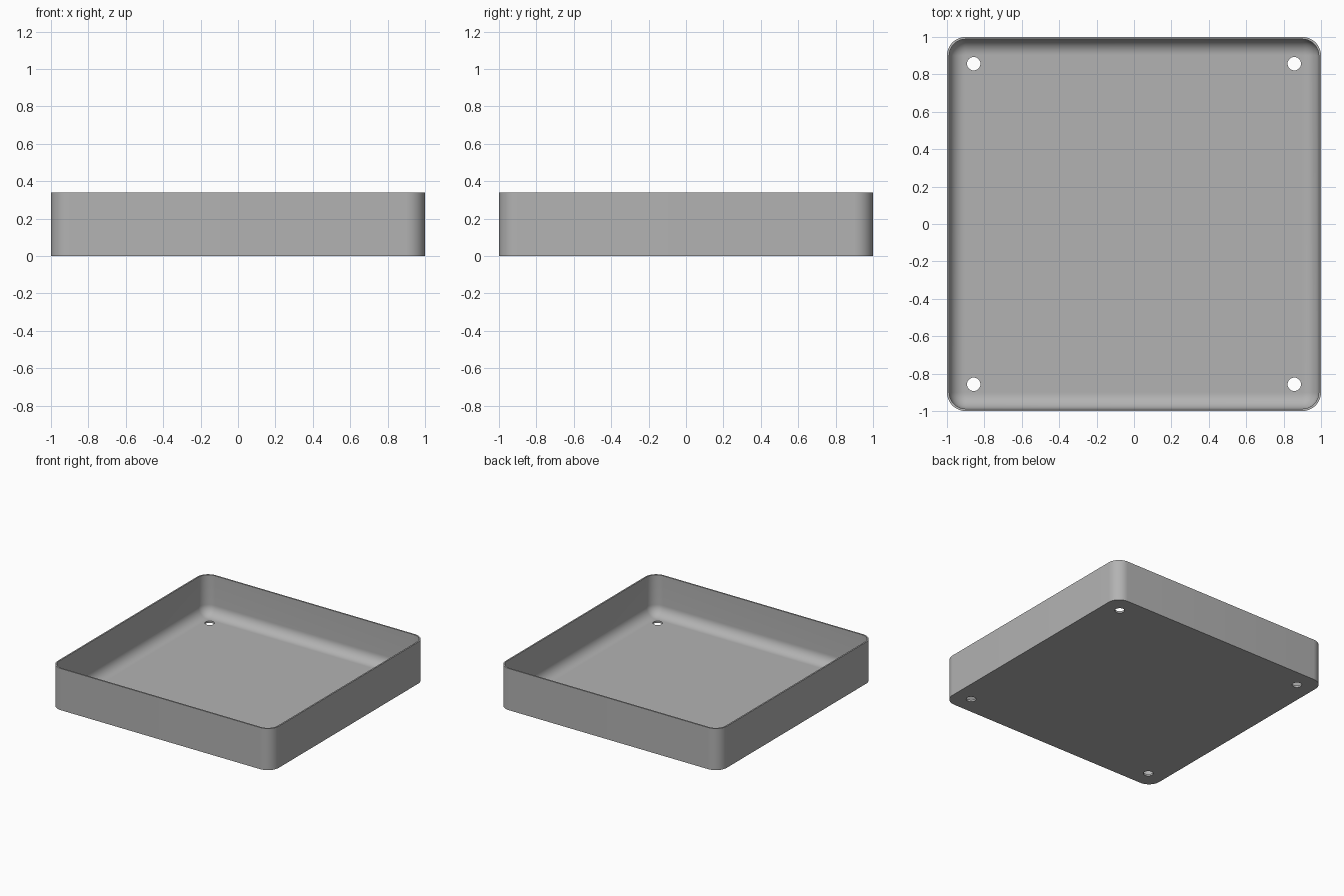
import bpy, bmesh
from math import sin, cos, pi

if "Cube" in bpy.data.objects:
    bpy.data.objects.remove(bpy.data.objects["Cube"], do_unlink=True)

HEIGHT, CORNER = 0.34, 0.1        # tray height, outer corner radius
WALL, FLOOR, FILLET = 0.012, 0.015, 0.083
HOLE_POS, HOLE_RADIUS = 0.857, 0.036
ARC = 12

grey = bpy.data.materials.new("plain grey")
grey.use_nodes = True
colour = (0.45, 0.45, 0.45, 1)
grey.diffuse_color = colour
grey.node_tree.nodes["Principled BSDF"].inputs["Base Color"].default_value = colour


def rounded_ring(bm, inset, z):
    """Loop of vertices around a rounded square, inset from the outer wall."""
    r = max(CORNER - inset, 0.002)
    c = 1 - inset - r
    ring = []
    for k, (sx, sy) in enumerate([(1, 1), (-1, 1), (-1, -1), (1, -1)]):
        for i in range(ARC + 1):
            a = (k + i / ARC) * pi / 2
            ring.append(bm.verts.new((sx * c + r * cos(a), sy * c + r * sin(a), z)))
    return ring


# Tray shell: outer wall, rim, inner wall, filleted inside edge, floor
profile = [(0, 0), (0, HEIGHT), (WALL, HEIGHT)]
for i in range(ARC + 1):
    a = i / ARC * pi / 2
    profile.append((WALL + FILLET * (1 - cos(a)), FLOOR + FILLET * (1 - sin(a))))
profile.append((WALL + FILLET + 0.004, FLOOR))

bm = bmesh.new()
rings = [rounded_ring(bm, d, z) for d, z in profile]
for low, high in zip(rings, rings[1:]):
    for i in range(len(low)):
        j = (i + 1) % len(low)
        bm.faces.new((low[i], low[j], high[j], high[i]))
bm.faces.new(rings[-1])
bm.faces.new(rings[0][::-1])
mesh = bpy.data.meshes.new("tray")
bm.to_mesh(mesh)
bm.free()
mesh.materials.append(grey)
tray = bpy.data.objects.new("tray", mesh)
bpy.context.collection.objects.link(tray)

# Four round mounting holes through the floor
bm = bmesh.new()
for sx in (-1, 1):
    for sy in (-1, 1):
        made = bmesh.ops.create_cone(bm, cap_ends=True, segments=40, depth=0.1,
                                     radius1=HOLE_RADIUS, radius2=HOLE_RADIUS)
        bmesh.ops.translate(bm, verts=made["verts"],
                            vec=(sx * HOLE_POS, sy * HOLE_POS, 0))
cut_mesh = bpy.data.meshes.new("hole_cutter")
bm.to_mesh(cut_mesh)
bm.free()
cut_mesh.materials.append(grey)
cutter = bpy.data.objects.new("hole_cutter", cut_mesh)
cutter.hide_render = True
bpy.context.collection.objects.link(cutter)

cut = tray.modifiers.new("holes", "BOOLEAN")
cut.operation, cut.solver, cut.object = "DIFFERENCE", "EXACT", cutter
bpy.ops.object.select_all(action="DESELECT")
bpy.context.view_layer.objects.active = tray
tray.select_set(True)
bpy.ops.object.modifier_apply(modifier=cut.name)
bpy.data.objects.remove(cutter, do_unlink=True)
bpy.ops.object.shade_smooth_by_angle(angle=pi / 6)
